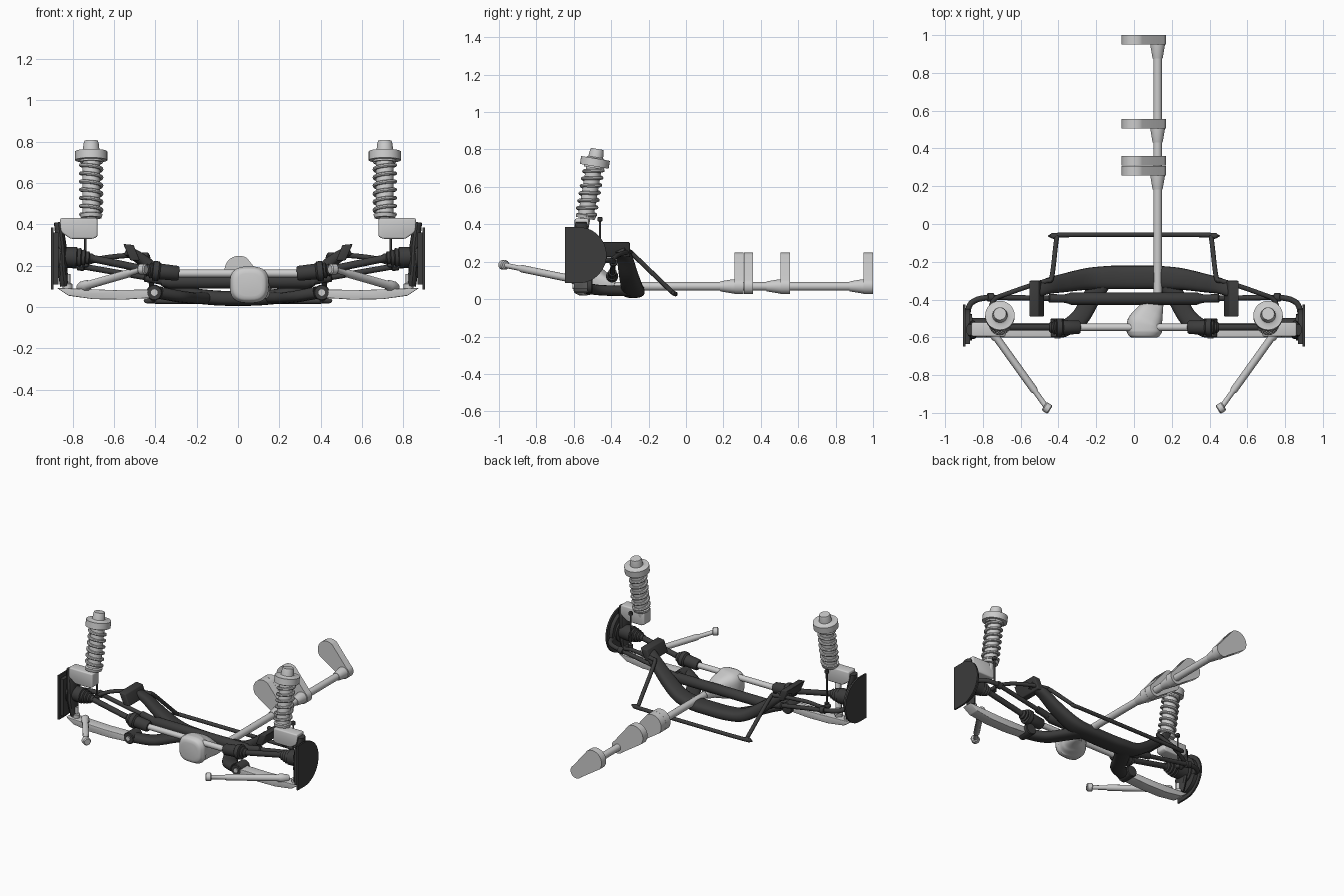
import bpy, bmesh, math
from mathutils import Vector as V

if "Cube" in bpy.data.objects:
    bpy.data.objects.remove(bpy.data.objects["Cube"])

dark = bpy.data.materials.new("dark_metal")
dark.diffuse_color = (0.045, 0.045, 0.045, 1)
dark.use_nodes = True
dark.node_tree.nodes["Principled BSDF"].inputs["Base Color"].default_value = dark.diffuse_color


def finish(name, bm, mat=None, mirror=False, angle=35):
    bmesh.ops.recalc_face_normals(bm, faces=bm.faces)
    me = bpy.data.meshes.new(name)
    bm.to_mesh(me)
    bm.free()
    ob = bpy.data.objects.new(name, me)
    bpy.context.collection.objects.link(ob)
    if mat:
        me.materials.append(mat)
    bpy.ops.object.select_all(action='DESELECT')
    ob.select_set(True)
    bpy.context.view_layer.objects.active = ob
    bpy.ops.object.shade_smooth_by_angle(angle=math.radians(angle))
    if mirror:
        ob.modifiers.new("Mirror", 'MIRROR')
    return ob


def loft(bm, pts, radii, tangents, n=20, power=1.0):
    """Skin rings (superellipses) placed along a path."""
    rings = []
    for p, r, t in zip(pts, radii, tangents):
        rs, rn = r if isinstance(r, tuple) else (r, r)
        t = t.normalized()
        up = V((0, 0, 1)) if abs(t.z) < 0.93 else V((0, 1, 0))
        s = t.cross(up).normalized()
        u = s.cross(t)
        ring = []
        for i in range(n):
            a = 2 * math.pi * i / n
            c, d = math.cos(a), math.sin(a)
            c = math.copysign(abs(c) ** power, c)
            d = math.copysign(abs(d) ** power, d)
            ring.append(bm.verts.new(p + s * rs * c + u * rn * d))
        rings.append(ring)
    for a, b in zip(rings, rings[1:]):
        for i in range(n):
            j = (i + 1) % n
            bm.faces.new((a[i], a[j], b[j], b[i]))
    bm.faces.new(rings[0])
    bm.faces.new(rings[-1])


def sweep(name, pts, radii, mat=None, mirror=False, n=12, sub=5, power=1.0):
    """Smooth tube through the points; radii is one value or one per point."""
    pts = [V(p) for p in pts]
    if not isinstance(radii, list):
        radii = [radii] * len(pts)
    radii = [V(r if isinstance(r, tuple) else (r, r)) for r in radii]
    P, R = [], []
    for i in range(len(pts) - 1):
        a, b, c, d = pts[max(i - 1, 0)], pts[i], pts[i + 1], pts[min(i + 2, len(pts) - 1)]
        for k in range(sub):
            t = k / sub
            P.append(0.5 * (2 * b + (c - a) * t + (2 * a - 5 * b + 4 * c - d) * t * t
                            + (3 * b - a - 3 * c + d) * t ** 3))
            R.append(tuple(radii[i].lerp(radii[i + 1], t)))
    P.append(pts[-1])
    R.append(tuple(radii[-1]))
    T = [P[min(i + 1, len(P) - 1)] - P[max(i - 1, 0)] for i in range(len(P))]
    bm = bmesh.new()
    loft(bm, P, R, T, n, power)
    return finish(name, bm, mat, mirror)


def lathe(name, a, b, prof, mat=None, mirror=False, n=24):
    """Turned part: profile of (fraction, radius) along the axis a-b."""
    a, b = V(a), V(b)
    bm = bmesh.new()
    loft(bm, [a.lerp(b, t) for t, _ in prof], [r for _, r in prof], [b - a] * len(prof), n)
    return finish(name, bm, mat, mirror)


def prism(name, outline, offset, mat=None, mirror=False, bevel=0.0):
    bm = bmesh.new()
    f = bm.faces.new([bm.verts.new(p) for p in outline])
    g = bmesh.ops.extrude_face_region(bm, geom=[f])["geom"]
    bmesh.ops.translate(bm, vec=offset, verts=[v for v in g if isinstance(v, bmesh.types.BMVert)])
    if bevel:
        bmesh.ops.bevel(bm, geom=bm.edges[:], offset=bevel, segments=3, profile=0.5, affect='EDGES')
    return finish(name, bm, mat, mirror)


# Struts: tilted shock body, top mount and coil spring
lo, hi = V((0.71, -0.55, 0.36)), V((0.71, -0.475, 0.803))
lathe("strut_body", lo, hi,
      [(0, .026), (.16, .026), (.16, .05), (.2, .055), (.21, .042), (.77, .042), (.77, .055),
       (.79, .055), (.79, .078), (.885, .078), (.885, .05), (.9, .04), (.97, .037), (1, .033)],
      mirror=True, n=32)
ax = (hi - lo).normalized()
side = V((1, 0, 0))
fwd = ax.cross(side)
helix = []
for i in range(105):
    a = 2 * math.pi * i / 16
    helix.append(lo.lerp(hi, .2 + .58 * i / 104) + (side * math.cos(a) + fwd * math.sin(a)) * .05)
sweep("coil_spring", helix, .0095, mirror=True, n=8, sub=1)

# Knuckle brackets under the struts
prism("knuckle_bracket", [(.68, -.595, .34), (.7, -.595, .33), (.81, -.595, .33), (.86, -.595, .365),
                          (.86, -.595, .43), (.68, -.595, .43)], (0, .075, 0), mirror=True, bevel=.008)

# Brake shields: D-shaped plate with a thicker inner step
def d_outline(x, r, y0):
    arc = [(x, -.575 + r * math.cos(a), .235 + r * math.sin(a))
           for a in [math.pi * (k / 24 - .5) for k in range(25)]]
    return arc + [(x, y0, .235 + r), (x, y0, .235 - r)]
prism("brake_shield", d_outline(.893, .15, -.648), (.011, 0, 0), dark, True)
prism("brake_backing", d_outline(.868, .125, -.635), (.026, 0, 0), dark, True)
sweep("upright", [(.87, -.56, .41), (.855, -.56, .3), (.85, -.56, .2), (.84, -.56, .1)],
      [(.02, .03), (.025, .05), (.025, .05), (.02, .03)], dark, True)

# Half shafts with hub, ribbed outer boot and inner joint
lathe("hub_joint", (.88, -.547, .245), (.7, -.547, .237),
      [(0, .07), (.12, .07), (.12, .048), (.55, .05), (.57, .042), (.66, .046), (.69, .036),
       (.77, .04), (.8, .029), (.88, .032), (.91, .022), (1, .02)], dark, True)
lathe("half_shaft", (.72, -.547, .238), (.38, -.547, .168), [(0, .018), (1, .018)], dark, True, 16)
lathe("inner_joint", (.285, -.547, .162), (.45, -.547, .18),
      [(0, .03), (.05, .036), (.55, .038), (.6, .048), (.76, .048), (.78, .034), (.84, .04),
       (.88, .028), (.94, .031), (1, .02)], dark, True)
lathe("axle_tube", (-.3, -.547, .162), (.3, -.547, .162), [(0, .019), (1, .019)])

# Differential housing narrowing into the long shaft
sweep("differential", [(.055, -.602, .108), (.055, -.594, .108), (.055, -.57, .108), (.057, -.53, .106),
                       (.085, -.475, .095), (.112, -.43, .08), (.125, -.38, .068)],
      [(.06, .055), (.08, .076), (.094, .088), (.094, .088), (.074, .07), (.045, .045), (.025, .025)],
      n=32, power=.7)
lathe("propeller_shaft", (.125, -.42, .068), (.125, .99, .068), [(0, .023), (1, .023)])

# Teardrop hanger plates along the shaft, with cone collars
def hanger(name, y):
    big, small = V((.005, .178)), V((.125, .07))
    r1, r2 = .07, .044
    d = big - small
    base = math.atan2(d.y, d.x)
    open_a = math.acos((r1 - r2) / d.length)
    pts = []
    for c, r, s, e in ((big, r1, -open_a, open_a), (small, r2, open_a, 2 * math.pi - open_a)):
        for k in range(17):
            a = base + s + (e - s) * k / 16
            pts.append((c.x + r * math.cos(a), y, c.y + r * math.sin(a)))
    prism(name, pts, (0, .05, 0))
for i, y in enumerate((.258, .309, .506, .95)):
    hanger(f"shaft_hanger_{i + 1}", y)
    if i != 1:
        lathe(f"hanger_collar_{i + 1}", (.125, y - .075, .068), (.125, y + .01, .068),
              [(0, .026), (.1, .028), (.8, .038), (1, .038)])

# Subframe: sagging rear beam, forward legs, bushings and end pads
half = [(.53, -.36, .27), (.46, -.33, .225), (.36, -.31, .14), (.24, -.29, .065), (.12, -.283, .045)]
rad = [(.035, .022), (.042, .028), (.05, .034), (.058, .036), (.062, .036)]
sweep("subframe_beam", half + [(0, -.283, .042)] + [(-x, y, z) for x, y, z in half[::-1]],
      rad + [(.062, .036)] + rad[::-1], dark, n=20, power=.75)
sweep("subframe_leg", [(.17, -.3, .045), (.23, -.4, .045), (.29, -.5, .052), (.385, -.565, .07)],
      [(.055, .03), (.048, .028), (.048, .028), (.04, .03)], dark, True, 16, power=.8)
lathe("leg_bushing", (.405, -.6, .07), (.405, -.5, .07), [(0, .034), (.05, .038), (.95, .038), (1, .034)], dark, True)
lathe("bushing_bolt", (.405, -.607, .07), (.405, -.59, .07), [(0, .016), (1, .016)], None, True, 16)
prism("subframe_pad", [(.555, -.49, .305), (.505, -.49, .3), (.475, -.49, .225), (.52, -.49, .225)],
      (0, .19, 0), dark, True, .006)

# Steering rack, tie rods and steering arms
lathe("steering_rack", (-.37, -.395, .122), (.37, -.395, .122),
      [(0, .022), (.03, .027), (.05, .033), (.95, .033), (.97, .027), (1, .022)], dark)
lathe("tie_rod", (.34, -.395, .125), (.775, -.388, .2),
      [(0, .022), (.25, .022), (.26, .014), (.92, .014), (.93, .022), (1, .022)], dark, True, 16)
sweep("steering_arm", [(.765, -.388, .2), (.83, -.4, .205), (.87, -.43, .21), (.882, -.49, .22), (.882, -.54, .235)],
      .015, dark, True)

# Anti-roll bar with drop links
bar = [(.76, -.46, .2), (.74, -.4, .21), (.66, -.365, .235), (.53, -.32, .25), (.46, -.3, .25), (.435, -.28, .235),
       (.413, -.1, .062), (.405, -.072, .036), (.38, -.058, .028)]
sweep("anti_roll_bar", bar + [(-x, y, z) for x, y, z in bar[::-1]], .0125, dark)
lathe("drop_link", (.738, -.46, .19), (.738, -.46, .44),
      [(0, .008), (.02, .015), (.1, .015), (.12, .006), (.9, .006), (.91, .014), (.98, .014), (1, .008)], dark, True, 12)

# Lower control arms with ball joints
prism("lower_arm", [(.875, -.6, .092), (.82, -.6, .055), (.7, -.6, .038), (.55, -.6, .036), (.41, -.6, .045),
                    (.41, -.6, .085), (.6, -.6, .082)], (0, .075, 0), None, True, .004)
lathe("ball_joint", (.825, -.56, .08), (.825, -.56, .16), [(0, .024), (.4, .024), (.45, .014), (1, .014)], None, True, 16)

# Radius rods reaching forward
lathe("radius_rod", (.765, -.55, .095), (.462, -.972, .182),
      [(0, .02), (.04, .026), (.12, .026), (.14, .02), (.78, .02), (.8, .014), (1, .014)], None, True, 16)
lathe("radius_rod_eye", (.476, -.964, .183), (.444, -.984, .183),
      [(0, .02), (.15, .026), (.85, .026), (1, .02)], None, True, 16)
